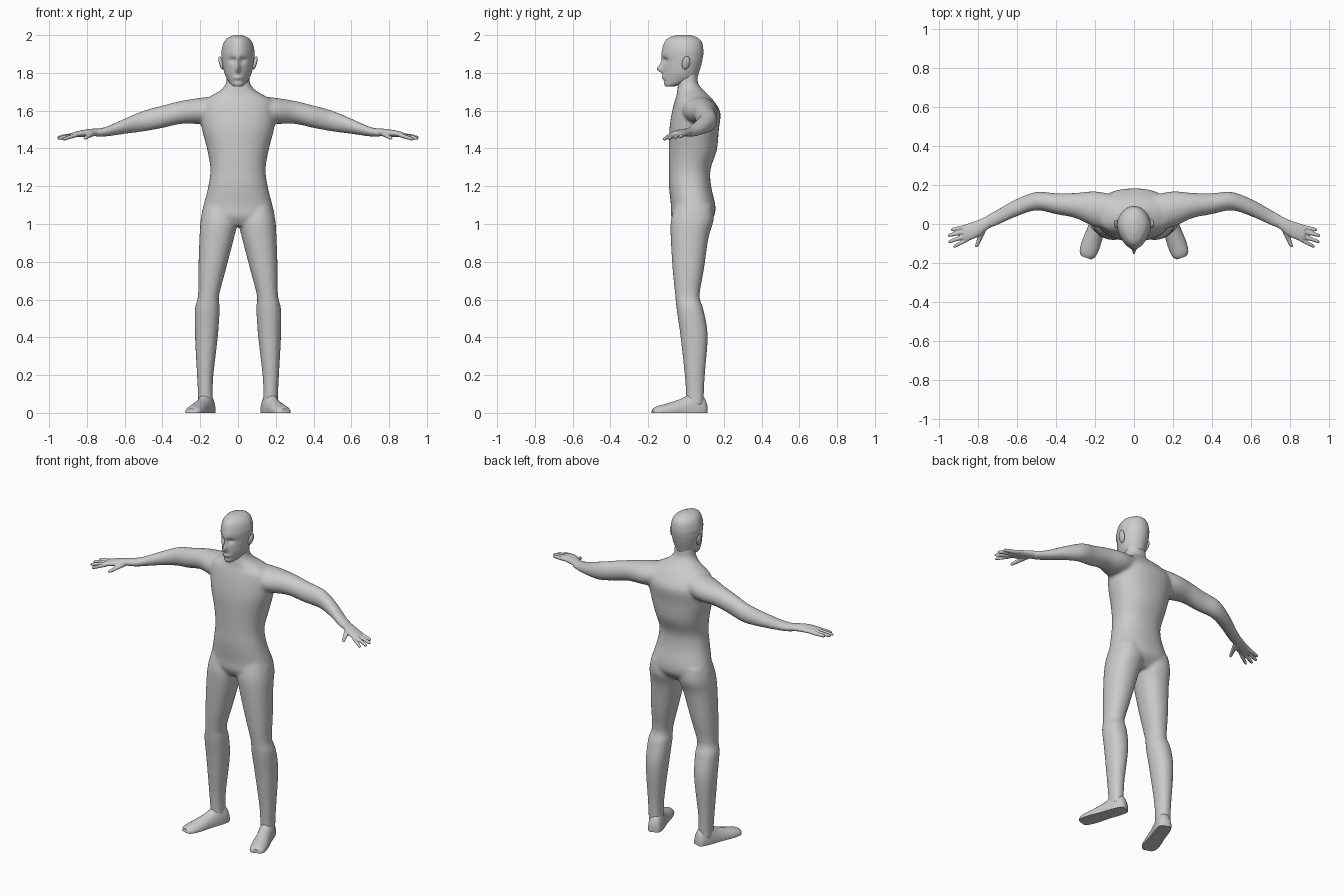
import bpy, bmesh, math
from mathutils import Matrix

if "Cube" in bpy.data.objects:
    bpy.data.objects.remove(bpy.data.objects["Cube"])


def catmull(p, u):
    return [0.5 * (2 * b + (c - a) * u + (2 * a - 5 * b + 4 * c - d) * u * u
                   + (3 * b - a - 3 * c + d) * u ** 3) for a, b, c, d in zip(*p)]


def loft(bm, rings, axis, n=24, steps=4, p=2.0, flip=1):
    """Skin rings (t, a0, a1, b0, b1) placed along an axis with smooth interpolation."""
    fine, last = [], len(rings) - 1
    for i in range(last):
        pts = [rings[max(0, min(last, i + k))] for k in (-1, 0, 1, 2)]
        fine += [catmull(pts, s / steps) for s in range(steps)]
    fine.append(rings[-1])
    loops = []
    for t, a0, a1, b0, b1 in fine:
        loop = []
        for k in range(n):
            c, s = math.cos(2 * math.pi * k / n), math.sin(2 * math.pi * k / n)
            a = (a0 + a1) / 2 + (a1 - a0) / 2 * math.copysign(abs(c) ** (2 / p), c)
            b = (b0 + b1) / 2 + (b1 - b0) / 2 * math.copysign(abs(s) ** (2 / p), s)
            co = [a, b]
            co.insert(axis, t)
            loop.append(bm.verts.new((co[0] * flip, co[1], co[2])))
        loops.append(loop)
    for A, B in zip(loops, loops[1:]):
        for k in range(n):
            bm.faces.new((A[k], A[(k + 1) % n], B[(k + 1) % n], B[k]))
    bm.faces.new(loops[0])
    bm.faces.new(loops[-1])


def finish(bm, name, voxel=0, smooth=0, mirror=False):
    bmesh.ops.recalc_face_normals(bm, faces=bm.faces)
    me = bpy.data.meshes.new(name)
    bm.to_mesh(me)
    bm.free()
    ob = bpy.data.objects.new(name, me)
    bpy.context.collection.objects.link(ob)
    bpy.ops.object.select_all(action='DESELECT')
    bpy.context.view_layer.objects.active = ob
    ob.select_set(True)
    bpy.ops.object.shade_smooth_by_angle(angle=math.radians(50))
    if voxel:
        m = ob.modifiers.new("fuse", 'REMESH')
        m.mode, m.voxel_size, m.use_smooth_shade = 'VOXEL', voxel, True
        m = ob.modifiers.new("soften", 'SMOOTH')
        m.factor, m.iterations = 0.5, smooth
    if mirror:
        ob.modifiers.new("mirror", 'MIRROR')
    return ob


# Body: torso, legs and arms fused into one skin
torso = [(0.99, .15, -.05, .10), (1.04, .192, -.078, .148), (1.1, .182, -.08, .155),
         (1.2, .157, -.09, .133), (1.29, .146, -.09, .13), (1.39, .162, -.09, .163),
         (1.5, .19, -.088, .174), (1.59, .20, -.075, .182), (1.65, .185, -.06, .148),
         (1.68, .14, -.05, .122), (1.71, .09, -.046, .09), (1.745, .064, -.042, .064),
         (1.80, .06, -.04, .06)]
leg = [(1.1, .01, .18, -.06, .14), (1.02, .0, .198, -.08, .146), (.93, .02, .204, -.081, .12),
       (.76, .064, .21, -.071, .095), (.62, .1, .212, -.057, .072), (.55, .097, .228, -.05, .092),
       (.41, .106, .228, -.03, .115), (.2, .13, .217, -.007, .1), (.1, .134, .212, .0, .095),
       (.04, .132, .212, .0, .095)]
arm = [(.1, -.03, .15, 1.54, 1.68), (.2, -.015, .168, 1.53, 1.668), (.3, .03, .16, 1.53, 1.652),
       (.4, .05, .158, 1.508, 1.627), (.5, .07, .165, 1.49, 1.6), (.6, .04, .13, 1.477, 1.558),
       (.7, -.005, .076, 1.463, 1.514), (.76, -.03, .042, 1.462, 1.504)]
bm = bmesh.new()
loft(bm, [(z, -hx, hx, y0, y1) for z, hx, y0, y1 in torso], 2, n=40, p=2.25)
for side in (1, -1):
    loft(bm, leg, 2, flip=side, p=2.2)
    loft(bm, arm, 0, flip=side)
finish(bm, "body", voxel=.009, smooth=6)

# Head: egg-shaped loft with the face pushed in and out
head = [(1.728, .026, -.108, -.065), (1.742, .045, -.116, -.01), (1.77, .063, -.121, .053),
        (1.80, .075, -.122, .068), (1.84, .083, -.122, .08), (1.87, .087, -.123, .087),
        (1.892, .088, -.129, .091), (1.92, .088, -.127, .092), (1.96, .077, -.115, .085),
        (1.985, .056, -.093, .064), (2.0, .022, -.05, .025)]
bumps = [(0, 1.82, .011, .013, .028), (0, 1.85, .009, .022, .013),
         (.033, 1.866, .016, .011, -.012), (-.033, 1.866, .016, .011, -.012),
         (0, 1.775, .02, .006, .007), (0, 1.755, .025, .006, -.004)]
bm = bmesh.new()
loft(bm, [(z, -hx, hx, y0, y1) for z, hx, y0, y1 in head], 2, n=96, steps=5)
for v in bm.verts:
    x, y, z = v.co
    if y < -.03:
        for bx, bz, sx, sz, amount in bumps:
            v.co.y -= amount * math.exp(-((x - bx) / sx) ** 2 / 2 - ((z - bz) / sz) ** 2 / 2)
    v.co.x *= 1 - .22 * max(0, min(1, -y / .12))
finish(bm, "head")

# Ears
bm = bmesh.new()
bmesh.ops.create_uvsphere(bm, u_segments=16, v_segments=10, radius=1,
    matrix=Matrix.Translation((.09, 0, 1.853)) @ Matrix.Rotation(.25, 4, 'Y')
    @ Matrix.Rotation(-.2, 4, 'X') @ Matrix.Diagonal((.011, .021, .037, 1)))
finish(bm, "ear", mirror=True)

# Hands: palm, four fingers and a thumb fused
bm = bmesh.new()
loft(bm, [(.74, -.018, .048, 1.465, 1.505), (.78, -.05, .029, 1.464, 1.504),
          (.82, -.075, .013, 1.461, 1.498), (.865, -.088, -.002, 1.459, 1.488),
          (.88, -.08, -.012, 1.462, 1.482)], 0)
fingers = [(-.012, .94, -.03, 1.463), (-.034, .957, -.06, 1.458),
           (-.057, .953, -.092, 1.453), (-.077, .928, -.117, 1.448)]
for y, tx, ty, tz in fingers:
    ring = []
    for u, r in ((0, .0115), (.5, .011), (.88, .0095), (1, .005)):
        cy, cz = y + (ty - y) * u, 1.473 + (tz - 1.473) * u
        ring.append((.85 + (tx - .85) * u, cy - r, cy + r, cz - r, cz + r))
    loft(bm, ring, 0, n=12)
thumb = [(-.01, .77, .02, 1.48), (-.05, .784, .017, 1.472), (-.085, .797, .0125, 1.462),
         (-.112, .808, .010, 1.455), (-.119, .811, .005, 1.453)]
loft(bm, [(y, x - r, x + r, z - r * .8, z + r * .8) for y, x, r, z in thumb], 1, n=12)
finish(bm, "hand", voxel=.004, smooth=3, mirror=True)

# Feet: flat soles, toes turned outward
foot = [(.05, .024, .05), (.035, .037, .085), (0, .043, .11), (-.035, .044, .105),
        (-.09, .044, .075), (-.17, .049, .05), (-.225, .043, .035), (-.247, .026, .022)]
bm = bmesh.new()
loft(bm, [(y, -w, w, -h * .7, h) for y, w, h in foot], 1)
bmesh.ops.bisect_plane(bm, geom=bm.verts[:] + bm.edges[:] + bm.faces[:], plane_co=(0, 0, 0),
                       plane_no=(0, 0, -1), clear_outer=True)
bmesh.ops.holes_fill(bm, edges=[e for e in bm.edges if e.is_boundary], sides=0)
bm.transform(Matrix.Translation((.165, .06, 0)) @ Matrix.Rotation(math.radians(19), 4, 'Z'))
finish(bm, "foot", mirror=True)
